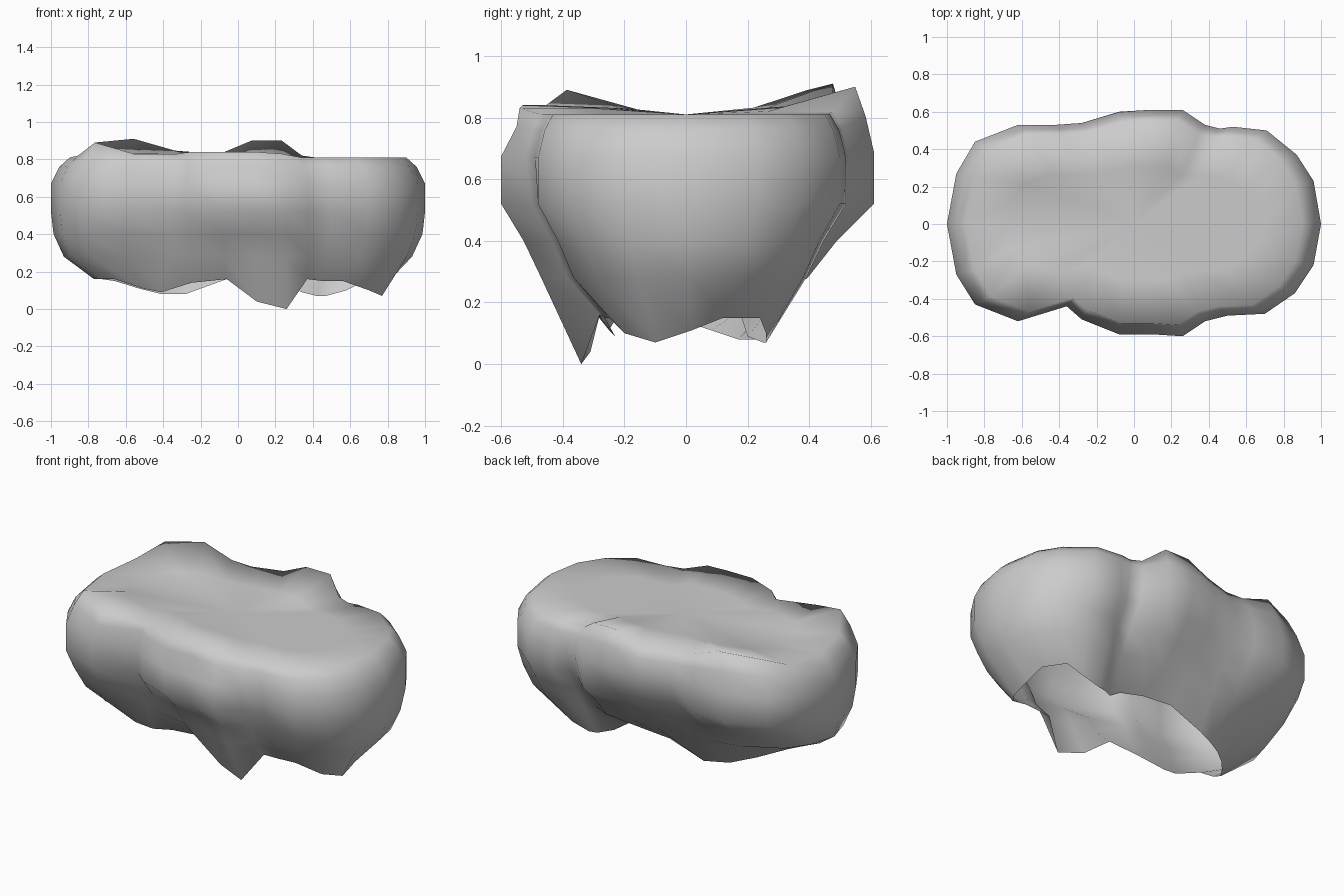
import bpy
import bmesh

# Remove the default cube
default_cube = bpy.data.objects.get("Cube")
if default_cube:
    bpy.data.objects.remove(default_cube, do_unlink=True)

# One plain stone colour
stone = bpy.data.materials.new("grey stone")
stone.use_nodes = True
stone.diffuse_color = (0.6, 0.6, 0.6, 1)
stone.node_tree.nodes["Principled BSDF"].inputs["Base Color"].default_value = stone.diffuse_color

# Widest outline, counter-clockwise from the left end: x, y, height of the upper rim
OUTLINE = [
    (1, 0, .81), (.96, .23, .81), (.87, .37, .81), (.71, .5, .81), (.53, .52, .81),
    (.46, .51, .81), (.38, .53, .82), (.26, .61, .9), (.08, .61, .9), (-.08, .6, .84),
    (-.28, .54, .84), (-.42, .53, .85), (-.62, .53, .91), (-.85, .44, .89), (-.95, .27, .82),
    (-1, 0, .81), (-.95, -.27, .82), (-.85, -.43, .89), (-.62, -.52, .83), (-.36, -.44, .83),
    (-.28, -.51, .84), (-.08, -.59, .84), (.1, -.59, .84), (.26, -.6, .83), (.38, -.52, .81),
    (.5, -.49, .81), (.7, -.48, .81), (.86, -.37, .81), (.96, -.22, .81),
]

# Ragged lower edge, one corner below each outline corner
LOWER_EDGE = [
    (.77, .02, .11), (.76, .12, .15), (.68, .24, .15), (.58, .26, .1), (.47, .26, .07),
    (.42, .25, .07), (.34, .2, .09), (.25, .18, .15), (.12, .22, .16), (-.06, .24, .16),
    (-.28, .23, .08), (-.41, .17, .08), (-.53, .08, .11), (-.66, -.04, .15), (-.73, -.12, .16),
    (-.77, -.18, .16), (-.74, -.21, .16), (-.66, -.22, .16), (-.51, -.25, .11), (-.41, -.23, .09),
    (-.25, -.27, .14), (-.06, -.28, .16), (.1, -.31, .04), (.26, -.34, 0), (.37, -.28, .16),
    (.45, -.26, .15), (.56, -.25, .15), (.7, -.2, .1), (.77, -.1, .07),
]

TOP_HEIGHT = .81
# Upper bands: outline scale, height, share of the rim's bumps
UPPER_BANDS = [(.9, TOP_HEIGHT, 1), (.955, .76, .5), (1, .67, .2), (1, .52, 0)]
# Lower bands: how far x and y have moved towards the lower edge, height
LOWER_BANDS = [(.06, .28, .4), (.3, .5, .28)]
# Hollows: side (front -1, back 1), middle x, half width, lowest z, highest z, scale of y
HOLLOWS = [
    (1, .43, .08, .2, .6, .94),
    (1, -.1, .22, .2, .6, .9),
    (-1, -.08, .22, .2, .5, .94),
    (-1, .1, .25, .7, .79, .96),
    (-1, .44, .08, .2, .6, .96),
]


def mix(a, b, amount):
    return a + (b - a) * amount


def scaled_ring(mesh, sx, sy, height, bump, limit=1):
    """Scale the outline and add a share of the rim's bumps."""
    return [mesh.verts.new((x * sx, y * sy, height + min(limit, bump * (rim - TOP_HEIGHT))))
            for x, y, rim in OUTLINE]


def tapered_ring(mesh, move_x, move_y, height):
    """Move the outline part of the way to the lower edge."""
    return [mesh.verts.new((mix(wide[0], low[0], move_x), mix(wide[1], low[1], move_y), height))
            for wide, low in zip(OUTLINE, LOWER_EDGE)]


def bridge(mesh, upper, lower):
    """Join two rings with a band of outward-facing quads."""
    count = len(upper)
    for i in range(count):
        j = (i + 1) % count
        mesh.faces.new((upper[i], lower[i], lower[j], upper[j]))


bm = bmesh.new()

# Shallow dished top
dish = scaled_ring(bm, .68, .5, TOP_HEIGHT, 1, limit=.022)
rings = [dish]

# Bulging sides that taper to the open, ragged underside
for scale, z, bump in UPPER_BANDS:
    rings.append(scaled_ring(bm, scale, scale, z, bump))
for move_x, move_y, z in LOWER_BANDS:
    rings.append(tapered_ring(bm, move_x, move_y, z))
rings.append([bm.verts.new(corner) for corner in LOWER_EDGE])

for upper, lower in zip(rings, rings[1:]):
    bridge(bm, upper, lower)

# Close the top with a fan
centre = bm.verts.new((0, 0, TOP_HEIGHT))
for i, corner in enumerate(dish):
    bm.faces.new((centre, corner, dish[(i + 1) % len(dish)]))

# Press grooves and hollows into the sides
for v in bm.verts:
    x, y, z = v.co
    for side, middle, half_width, lowest, highest, scale in HOLLOWS:
        if y * side > .3 and abs(x - middle) < half_width and lowest < z < highest:
            v.co.y *= scale

for face in bm.faces:
    face.smooth = True

mesh = bpy.data.meshes.new("rock")
bm.to_mesh(mesh)
bm.free()
mesh.materials.append(stone)
rock = bpy.data.objects.new("rock", mesh)
bpy.context.collection.objects.link(rock)
